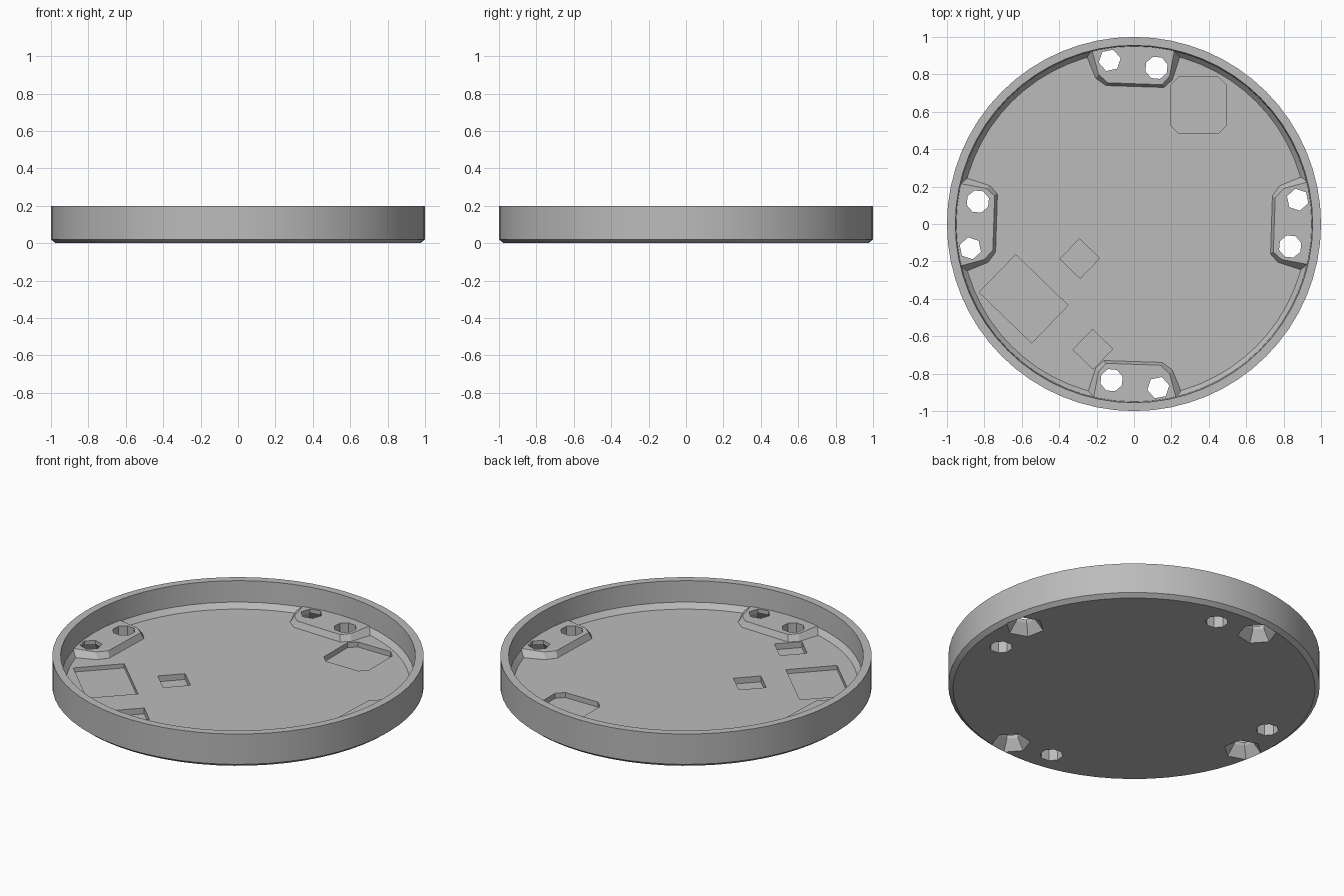
import bpy, bmesh
from math import cos, sin, pi, radians
from mathutils import Matrix, Vector

cube = bpy.data.objects.get("Cube")
if cube:
    bpy.data.objects.remove(cube, do_unlink=True)

mat = bpy.data.materials.new("plain grey")
mat.use_nodes = True
GREY = (0.5, 0.5, 0.5, 1)
mat.diffuse_color = GREY
mat.node_tree.nodes["Principled BSDF"].inputs["Base Color"].default_value = GREY

FLOOR = 0.045
BOSS_TOP = 0.08


def make(name, bm):
    bmesh.ops.recalc_face_normals(bm, faces=bm.faces)
    me = bpy.data.meshes.new(name)
    bm.to_mesh(me)
    bm.free()
    ob = bpy.data.objects.new(name, me)
    bpy.context.collection.objects.link(ob)
    me.materials.append(mat)
    return ob


def loft(bm, rings):
    """Closed solid through rings of 3D points, capped at both ends."""
    rows = [[bm.verts.new(p) for p in ring] for ring in rings]
    n = len(rows[0])
    for a, b in zip(rows, rows[1:]):
        for i in range(n):
            j = (i + 1) % n
            bm.faces.new((a[i], a[j], b[j], b[i]))
    bm.faces.new(rows[0][::-1])
    bm.faces.new(rows[-1])


def circle(x, y, z, r, n, phase=0.0):
    return [(x + r * cos(2 * pi * i / n + phase), y + r * sin(2 * pi * i / n + phase), z)
            for i in range(n)]


def turned(points, angle):
    m = Matrix.Rotation(angle, 3, "Z")
    return [m @ Vector(p) for p in points]


def boolean(target, tool, operation):
    mod = target.modifiers.new(operation.lower(), "BOOLEAN")
    mod.operation = operation
    mod.solver = "EXACT"
    mod.object = tool
    bpy.context.view_layer.objects.active = target
    bpy.ops.object.modifier_apply(modifier=mod.name)
    bpy.data.objects.remove(tool, do_unlink=True)


# Round tray: outer wall, rim, inner wall and sloped floor edge
bm = bmesh.new()
profile = [(0.975, 0), (0.99, 0.012), (1, 0.02), (1, 0.2), (0.955, 0.2),
           (0.95, 0.075), (0.925, FLOOR)]
loft(bm, [circle(0, 0, z, r, 64) for r, z in profile])
tray = make("tray", bm)

# Four screw bosses against the wall, with sloped sides
bm = bmesh.new()
top = [(-0.23, 0.95), (-0.19, 0.80), (-0.14, 0.755), (0.15, 0.745), (0.19, 0.79), (0.22, 0.95)]
foot = [(-0.27, 0.94), (-0.205, 0.78), (-0.15, 0.74), (0.16, 0.73), (0.205, 0.77), (0.26, 0.94)]
for k in range(4):
    loft(bm, [turned([(x, y, z) for x, y in outline], k * pi / 2)
              for outline, z in ((foot, 0.02), (foot, FLOOR), (top, BOSS_TOP))])
boolean(tray, make("bosses", bm), "UNION")

# Holes: a straight one and a countersunk one in each boss
bm = bmesh.new()
for k in range(4):
    straight = [circle(0.12, 0.835, z, 0.062, 8, 0.3) for z in (-0.05, 0.15)]
    sunk = [circle(-0.13, 0.875, z, r, 6, 0.2)
            for z, r in ((-0.02, 0.105), (0, 0.105), (0.06, 0.06), (0.15, 0.06))]
    for rings in (straight, sunk):
        loft(bm, [turned(ring, k * pi / 2) for ring in rings])
boolean(tray, make("hole_cutters", bm), "DIFFERENCE")


# Shallow pockets in the floor
def pocket(bm, x, y, w, d, bottom, angle=0.0, corner=0.0):
    a, b, c = w / 2, d / 2, corner
    if c:
        pts = [(a, b - c), (a - c, b), (c - a, b), (-a, b - c),
               (-a, c - b), (c - a, -b), (a - c, -b), (a, c - b)]
    else:
        pts = [(a, b), (-a, b), (-a, -b), (a, -b)]
    loft(bm, [[p + Vector((x, y, 0)) for p in turned([(u, v, z) for u, v in pts], angle)]
              for z in (bottom, 0.075)])


bm = bmesh.new()
tilt = radians(-44)
pocket(bm, -0.59, -0.40, 0.39, 0.28, 0.02, tilt)
pocket(bm, -0.29, -0.185, 0.15, 0.15, 0.01, tilt)
pocket(bm, -0.22, -0.67, 0.15, 0.15, 0.01, tilt)
pocket(bm, 0.345, 0.635, 0.295, 0.30, 0.015, 0, 0.04)
boolean(tray, make("pocket_cutters", bm), "DIFFERENCE")

# Smooth the round walls, keep the edges crisp
for ob in bpy.context.selected_objects:
    ob.select_set(False)
tray.select_set(True)
bpy.context.view_layer.objects.active = tray
bpy.ops.object.shade_smooth_by_angle(angle=radians(25))
